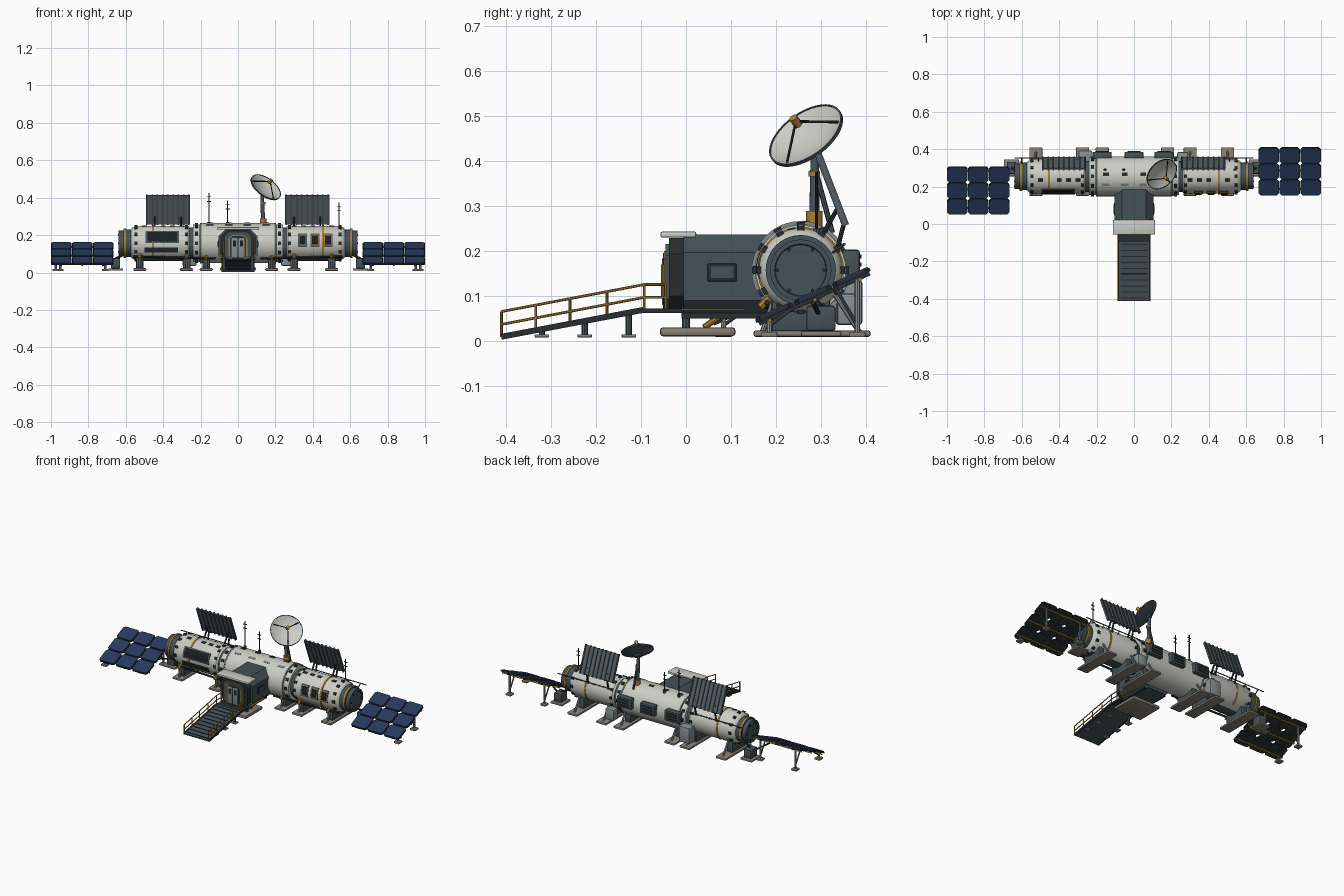
import bpy, bmesh, math
from math import sin, cos, radians, pi
from mathutils import Matrix, Vector

if "Cube" in bpy.data.objects:
    bpy.data.objects.remove(bpy.data.objects["Cube"], do_unlink=True)

COLOURS = dict(hull_white=(.6, .61, .56), slate=(.06, .085, .095), charcoal=(.02, .028, .03),
               solar_blue=(.02, .042, .11), gold=(.42, .21, .03), taupe=(.24, .21, .18),
               steel_grey=(.24, .28, .29), radiator_grey=(.1, .12, .13), glass=(.01, .014, .017))
MATS = {}
for key, rgb in COLOURS.items():
    m = bpy.data.materials.new(key)
    m.use_nodes = True
    m.diffuse_color = (*rgb, 1)
    m.node_tree.nodes["Principled BSDF"].inputs["Base Color"].default_value = (*rgb, 1)
    MATS[key] = m
made = []
AXIS = Vector((0, .255, .157))
ORIGIN = Matrix.Translation(AXIS)


def finish(name, bm, mats, matrix=None):
    bmesh.ops.recalc_face_normals(bm, faces=bm.faces)
    mesh = bpy.data.meshes.new(name)
    bm.to_mesh(mesh)
    bm.free()
    for k in mats.split():
        mesh.materials.append(MATS[k])
    ob = bpy.data.objects.new(name, mesh)
    bpy.context.scene.collection.objects.link(ob)
    if matrix:
        ob.matrix_world = matrix
    made.append(ob)
    return ob


def box(name, pos, size, mat, bevel=0, matrix=None, upright=False):
    bm = bmesh.new()
    bmesh.ops.create_cube(bm, size=1, matrix=Matrix.Translation(pos) @ Matrix.Diagonal((*size, 1)))
    if bevel:
        edges = [e for e in bm.edges if not upright or
                 abs(e.verts[0].co.z - e.verts[1].co.z) > size[2] / 2]
        bmesh.ops.bevel(bm, geom=edges, offset=bevel, segments=1 if upright else 2,
                        affect='EDGES', profile=.5)
    return finish(name, bm, mat, matrix)


def rod(name, a, b, r, mat, sides=8, r_end=None):
    a, b = Vector(a), Vector(b)
    bm = bmesh.new()
    bmesh.ops.create_cone(bm, cap_ends=True, segments=sides, radius1=r,
                          radius2=r_end or r, depth=(b - a).length)
    turn = (b - a).to_track_quat('Z', 'Y').to_matrix().to_4x4()
    return finish(name, bm, mat, Matrix.Translation((a + b) / 2) @ turn)


def lathe(name, profile, mats, matrix, rule=lambda h, r: 0, n=40):
    """Spin (height, radius) points about local z; rule picks the material."""
    bm = bmesh.new()
    rings = [[bm.verts.new((r * cos(2 * pi * i / n), r * sin(2 * pi * i / n), h))
              for i in range(n)] for h, r in profile]
    for k in range(len(rings) - 1):
        (h0, r0), (h1, r1) = profile[k:k + 2]
        for i in range(n):
            j = (i + 1) % n
            f = bm.faces.new((rings[k][i], rings[k][j], rings[k + 1][j], rings[k + 1][i]))
            f.material_index = rule((h0 + h1) / 2, (r0 + r1) / 2)
    bmesh.ops.remove_doubles(bm, verts=bm.verts, dist=1e-5)
    return finish(name, bm, mats, matrix)


def patch(name, x, width, a0, a1, r, mat, thick=.008):
    """Curved plate on the hull; angle runs from the front upwards."""
    bm = bmesh.new()
    n = max(2, int(abs(a1 - a0) / 9))
    rows = []
    for i in range(n + 1):
        a = radians(a0 + (a1 - a0) * i / n)
        rows.append([bm.verts.new((x + s * width / 2, -q * cos(a), q * sin(a)))
                     for s, q in ((-1, r), (1, r), (1, r - thick), (-1, r - thick))])
    for p, q in zip(rows, rows[1:]):
        for i in range(4):
            j = (i + 1) % 4
            bm.faces.new((p[i], p[j], q[j], q[i]))
    bm.faces.new(rows[0])
    bm.faces.new(rows[-1])
    return finish(name, bm, mat, ORIGIN)


# Pressure hull: centre drum and two end modules
along_x = ORIGIN @ Matrix.Rotation(pi / 2, 4, 'Y')
drum = [(-.24, .08), (-.24, .1), (-.205, .1), (-.2, .107), (.2, .107), (.205, .1), (.24, .1), (.24, .08)]
lathe("centre_drum", drum, "hull_white", along_x)
lathe("inner_tunnel", [(-.27, 0), (-.27, .083), (.27, .083), (.27, 0)], "slate", along_x)
module = [(.258, .07), (.258, .086), (.268, .093), (.545, .093), (.565, .083), (.572, .074),
          (.6, .074), (.6, .078), (.612, .078), (.612, .068), (.638, .068), (.638, .058),
          (.634, .056), (.634, 0)]
for side in (1, -1):
    tag = "left_" if side > 0 else "right_"
    turn = along_x if side > 0 else ORIGIN @ Matrix.Rotation(-pi / 2, 4, 'Y')
    lathe(tag + "module", module, "hull_white gold slate", turn,
          lambda h, r: 2 if h > .612 or r < .0745 else 1 if h > .599 else 0)
    for x, r in ((.222, .107), (.276, .098), (.545, .098)):
        for i in range(12):
            patch(tag + "flange_lug", side * x, .016, i * 30 - 5, i * 30 + 5, r, "charcoal", .012)
    patch(tag + "seam_ring", side * .2, .008, 0, 360, .109, "steel_grey")
    patch(tag + "gold_band", side * .455, .01, -55, 235, .096, "gold")
    patch(tag + "keel_panel", side * .41, .26, -105, -60, .095, "slate")
    for x in (.3, .35, .4, .5):
        patch(tag + "roof_hatch", side * x, .026, 72, 82, .096, "charcoal")
    for x in (.05, .15):
        patch(tag + "drum_hatch", side * x, .03, 93, 101, .11, "charcoal")
        patch(tag + "drum_side_panel", side * x, .04, 62, 69, .109, "steel_grey")
    # Rear handrail
    rod(tag + "rear_rail", (side * .27, .352, .215), (side * .64, .352, .215), .003, "slate")
    for x in (.29, .4, .51, .6):
        rod(tag + "rail_post", (side * x, .325, .195), (side * x, .352, .215), .003, "slate")
    rod(tag + "front_pipe", (side * .12, .18, .075), (side * .56, .18, .085), .006, "charcoal")
    for i in range(6):
        a = i * pi / 3
        y, z = .255 + .052 * cos(a), .157 + .052 * sin(a)
        rod(tag + "cap_bolt", (side * .63, y, z), (side * .642, y, z), .004, "charcoal")

# Module windows
patch("wide_window_frame", -.405, .18, 0, 42, .096, "slate")
patch("wide_window", -.405, .16, 5, 37, .098, "glass")
patch("lower_equipment_panel", -.41, .18, -31, -14, .097, "charcoal")
for x in (.345, .412, .48):
    patch("window_frame", x, .05, -12, 33, .096, "slate")
    patch("window_trim", x, .038, -7, 28, .098, "gold")
    patch("window_pane", x, .032, -4, 25, .1, "glass")

# Support skids and saddles
for x in (-.525, -.275, -.17, .18, .3, .5):
    box("skid", (x, .28, .016), (.07, .26, .014), "taupe", .005)
    box("saddle", (x, .255, .055), (.04, .13, .075), "slate", .006)
    for y0, y1 in ((.17, .2), (.385, .33)):
        rod("skid_strut", (x, y0, .02), (x, y1, .105), .006, "steel_grey")
    rod("strut_collar", (x, .165, .075), (x, .185, .095), .009, "gold")

# Rear equipment
for x in (-.17, 0, .16):
    box("rear_unit", (x, .366, .17), (.1, .04, .065), "slate", .006)
    for k in (-1, 0, 1):
        box("rear_unit_vent", (x, .387, .17 + k * .017), (.07, .006, .009), "charcoal")
box("rear_tank_unit", (-.26, .362, .085), (.075, .06, .1), "steel_grey", .008)
box("rear_pump_unit", (.26, .36, .07), (.06, .05, .07), "steel_grey", .008)

# Tilted radiators above each module
for x in (-.375, .37):
    tilt = Matrix.Translation((x, .324, .336)) @ Matrix.Rotation(radians(21), 4, 'X')
    box("radiator_panel", (0, 0, 0), (.236, .007, .166), "radiator_grey", 0, tilt)
    for i in range(9):
        box("radiator_fin", (-.112 + i * .028, 0, 0), (.008, .016, .17), "slate", 0, tilt)
    for s in (-.07, .07):
        rod("radiator_strut", (x + s, .3, .23), (x + s, .34, .3), .005, "charcoal")
        rod("radiator_brace", (x + s, .335, .2), (x + s, .352, .265), .005, "charcoal")

# Whip antennas
for x, base, top in ((-.155, .25, .425), (-.055, .25, .385), (.54, .23, .375)):
    rod("antenna_base", (x, .29, base - .01), (x, .29, base + .02), .008, "slate")
    rod("antenna_mast", (x, .29, base), (x, .29, top), .003, "charcoal", 6)
    for drop in (.02, .045):
        box("antenna_crossbar", (x, .29, top - drop), (.022, .004, .004), "charcoal")

# Dish on its mast
rim, normal = Vector((.149, .266, .457)), Vector((.52, -.5, .69)).normalized()
aim = Matrix.Translation(rim) @ normal.to_track_quat('Z', 'Y').to_matrix().to_4x4()
R, D = .093, .026
inner = [(-D + D * (i / 8) ** 2, R * i / 8 * .96) for i in range(9)]
outer = [(h - .006, r) for h, r in reversed(inner)]
lathe("dish", inner + [(.002, R * .96), (.002, R), (-.005, R)] + outer, "hull_white slate", aim,
      lambda h, r: 1 if r > R * .95 or h < -D + D * (r / R / .96) ** 2 - .003 else 0, 48)
feed = rim + normal * .044
for i in range(3):
    a = 2 * pi * i / 3 + .5
    rod("feed_strut", aim @ Vector((R * .9 * cos(a), R * .9 * sin(a), 0)), feed, .003, "charcoal", 6)
rod("feed_horn", feed - normal * .012, feed + normal * .012, .01, "gold", 12)
hub = rim - normal * .04
rod("dish_hub", hub, rim - normal * .026, .022, "slate", 16)
rod("dish_mast", (.135, .285, .25), hub, .012, "slate", 12, .009)
rod("mast_collar", (.135, .285, .255), (.135, .285, .288), .018, "gold", 12)
rod("mast_clip", (.135, .285, .365), (.135, .285, .377), .0125, "gold", 12)
rod("mast_brace", (.135, .325, .24), (.135, .29, .37), .006, "slate")


# Entrance block with chamfered section
def chamfered(name, half, z0, z1, cut, y0, y1, mat):
    bm = bmesh.new()
    pts = [(half, z0 + cut), (half, z1 - cut), (half - cut, z1), (cut - half, z1),
           (-half, z1 - cut), (-half, z0 + cut), (cut - half, z0), (half - cut, z0)]
    base = bm.faces.new([bm.verts.new((x, y0, z)) for x, z in pts])
    ext = bmesh.ops.extrude_face_region(bm, geom=[base])["geom"]
    bmesh.ops.translate(bm, vec=(0, y1 - y0, 0), verts=[v for v in ext if isinstance(v, bmesh.types.BMVert)])
    return finish(name, bm, mat)


chamfered("entrance_block", .103, .05, .236, .04, -.005, .2, "slate")
chamfered("entrance_frame", .093, .065, .228, .035, -.038, 0, "charcoal")
chamfered("door_surround", .07, .068, .215, .025, -.046, -.03, "slate")
chamfered("door_trim", .05, .07, .2, .018, -.049, -.04, "gold")
chamfered("door_recess", .044, .07, .195, .016, -.051, -.04, "charcoal")
box("entrance_floor_beam", (0, .085, .064), (.15, .19, .028), "charcoal")
box("canopy", (0, -.017, .236), (.225, .08, .014), "hull_white", .005)
box("entrance_pad", (0, .026, .02), (.19, .168, .02), "taupe", .007)
for s in (1, -1):
    box("door_leaf", (s * .019, -.05, .132), (.032, .007, .105), "steel_grey", .003)
    box("door_window", (s * .019, -.054, .155), (.018, .003, .03), "glass")
    box("side_window_frame", (s * .103, .08, .152), (.008, .065, .04), "charcoal", .003)
    box("side_window", (s * .1065, .08, .152), (.004, .05, .026), "slate")
    box("gold_sill", (s * .085, .06, .07), (.02, .14, .004), "gold")
    rod("door_grab_bar", (s * .075, -.052, .1), (s * .075, -.052, .17), .004, "gold")
    rod("pad_strut", (s * .06, .04, .03), (s * .05, .09, .065), .007, "gold")
    rod("pad_leg", (s * .06, .0, .03), (s * .06, .0, .07), .009, "slate")

# Ramp, landing and railings
low, high = Vector((0, -.41, .008)), Vector((0, -.093, .068))
slope = math.atan2(high.z - low.z, high.y - low.y)
tilt = Matrix.Translation((low + high) / 2) @ Matrix.Rotation(slope, 4, 'X')
span = (high - low).length
box("ramp_deck", (0, 0, 0), (.165, span, .008), "slate", 0, tilt)
box("landing", (0, -.05, .067), (.175, .09, .01), "charcoal")
for i in range(10):
    box("ramp_tread", (0, (i - 4.5) * span / 10, .005), (.14, .005, .004), "charcoal", 0, tilt)
for s in (.084, -.084):
    box("ramp_edge", (s, 0, .001), (.009, span, .013), "charcoal", 0, tilt)
    side = Vector((s, 0, 0))
    up = Vector((0, 0, .057))
    for t in (0, .24, .48, .74, 1):
        p = low.lerp(high, t) + side
        rod("rail_post", p, p + up, .003, "gold", 6)
    end = Vector((s, -.045, high.z))
    rod("landing_post", end, end + up, .003, "gold", 6)
    for k in (.5, 1):
        rod("ramp_rail", low + side + up * k, high + side + up * k, .003, "gold", 6)
        rod("landing_rail", high + side + up * k, end + up * k, .003, "gold", 6)
    for y, z in ((-.32, .022), (-.225, .04), (-.127, .058)):
        rod("ramp_leg", (s * .8, y, .01), (s * .8, y, z), .007, "slate")
        box("ramp_foot", (s * .8, y, .011), (.03, .032, .007), "taupe", .002)

# Solar arrays: three by three tilted cells, legs and junction boxes
for s, y in ((-1, .18), (1, .282)):
    tilt = Matrix.Translation((s * .833, y, .101)) @ Matrix.Rotation(radians(24.5), 4, 'X')
    for i in (-1, 0, 1):
        for j in (-1, 0, 1):
            c = (i * .112, j * .094)
            box("solar_tray", (*c, 0), (.109, .091, .008), "charcoal", .011, tilt, True)
            box("solar_cell", (*c, .005), (.103, .085, .005), "solar_blue", .01, tilt, True)
        box("array_spar", (i * .112, 0, -.008), (.01, .27, .009), "charcoal", 0, tilt)
        box("array_crossbar", (0, i * .11, -.011), (.33, .008, .007), "gold", 0, tilt)
    for x, v in ((.975, -.11), (.95, .105), (.71, .105)):
        top = tilt @ Vector((s * (x - .833), v, -.008))
        foot = Vector((s * x, top.y, .014))
        rod("array_leg", foot, top, .006, "steel_grey")
        rod("array_brace", foot + Vector((0, 0, .02)), tilt @ Vector((s * (x - .833), v * .5, -.008)), .004, "slate")
        box("array_foot", foot, (.036, .036, .012), "taupe", .003)
    box("junction_box", (s * .655, .3, .05), (.05, .065, .056), "slate", .006)
    box("junction_pad", (s * .655, .3, .016), (.08, .09, .012), "taupe", .004)
    rod("power_cable", (s * .655, .3, .075), (s * .6, .28, .1), .006, "charcoal")
    rod("array_cable", (s * .655, .3, .05), (s * .72, y, .085), .005, "charcoal")

# Smooth the round parts, keep edges sharp
for ob in made:
    ob.select_set(True)
bpy.context.view_layer.objects.active = made[0]
bpy.ops.object.shade_smooth_by_angle(angle=radians(30))
